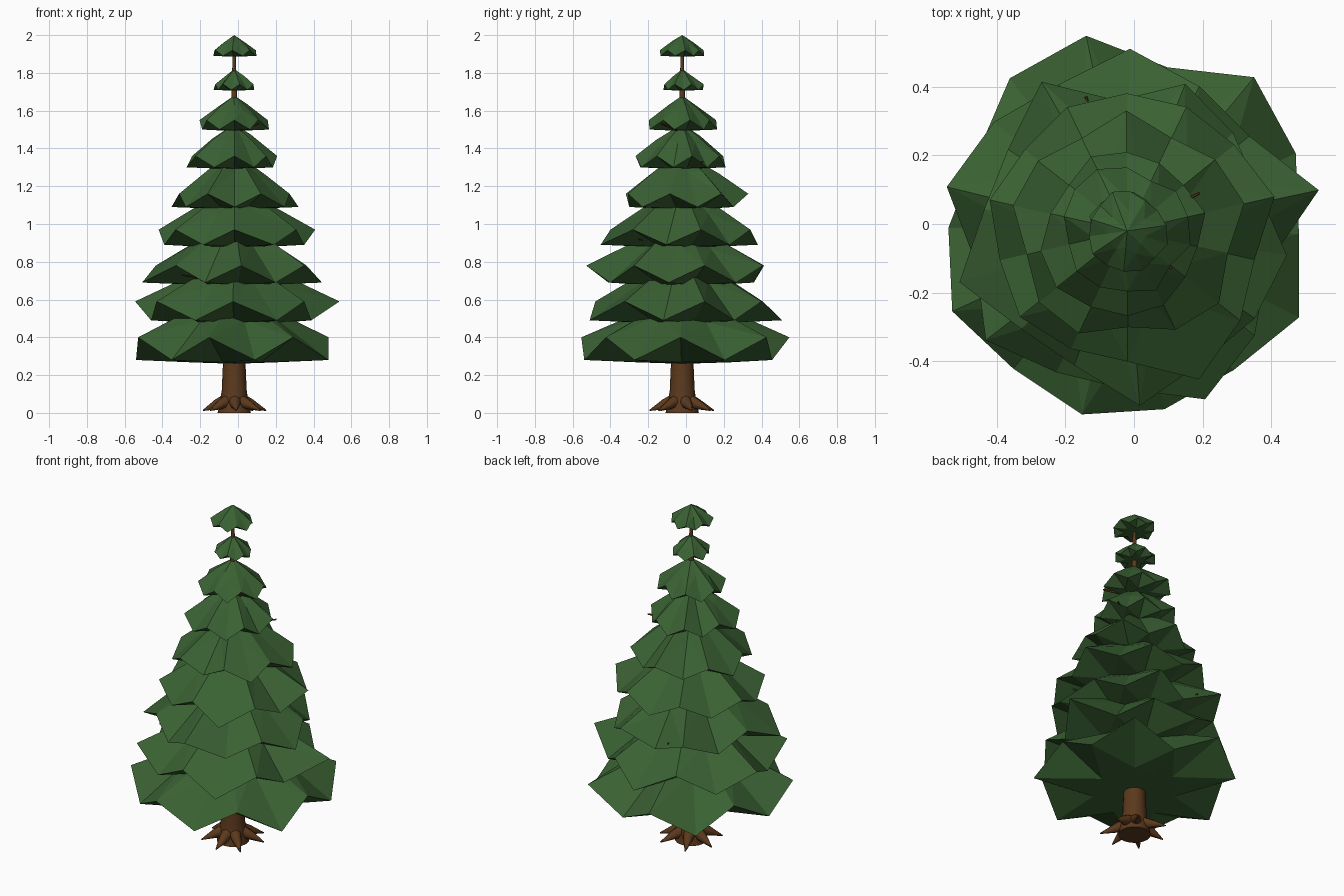
import bpy, bmesh, math, random
from mathutils import Vector

random.seed(11)
if "Cube" in bpy.data.objects:
    bpy.data.objects.remove(bpy.data.objects["Cube"])

CX, CY = -0.02, -0.02      # trunk axis
SPIKES = 7


def material(name, rgb):
    m = bpy.data.materials.new(name)
    m.use_nodes = True
    m.diffuse_color = (*rgb, 1)
    bsdf = m.node_tree.nodes["Principled BSDF"]
    bsdf.inputs["Base Color"].default_value = (*rgb, 1)
    bsdf.inputs["Roughness"].default_value = 0.9
    return m


GREEN = material("needle green", (0.042, 0.12, 0.033))
BROWN = material("bark brown", (0.105, 0.041, 0.012))


def finish(name, bm, mat, smooth=False):
    bmesh.ops.recalc_face_normals(bm, faces=bm.faces)
    me = bpy.data.meshes.new(name)
    bm.to_mesh(me)
    bm.free()
    me.materials.append(mat)
    ob = bpy.data.objects.new(name, me)
    bpy.context.collection.objects.link(ob)
    if smooth:
        bpy.ops.object.select_all(action='DESELECT')
        ob.select_set(True)
        bpy.context.view_layer.objects.active = ob
        bpy.ops.object.shade_smooth_by_angle(angle=math.radians(50))


def polar(angle, r, z):
    return (CX + r * math.cos(angle), CY + r * math.sin(angle), z)


def tube(bm, rings, sides):
    """Skin circles given as (centre, radius, axis); caps both ends."""
    loops = []
    for centre, radius, axis in rings:
        rot = Vector(axis).to_track_quat('Z', 'Y')
        loops.append([bm.verts.new(Vector(centre) + rot @ Vector(
            (radius * math.cos(math.tau * i / sides),
             radius * math.sin(math.tau * i / sides), 0))) for i in range(sides)])
    for a, b in zip(loops, loops[1:]):
        for i in range(sides):
            j = (i + 1) % sides
            bm.faces.new((a[i], a[j], b[j], b[i]))
    bm.faces.new(loops[0][::-1])
    bm.faces.new(loops[-1])


def foliage_tier(name, low, high, apex, radii, phase):
    """Faceted skirt: apex, folded middle ring, zigzag rim, flat-hearted underside."""
    bm = bmesh.new()
    n = SPIKES * 2
    dip = 0.035 * max(radii)
    top = bm.verts.new((CX, CY, apex))
    under = bm.verts.new((CX, CY, low - dip))
    rim, mid, inner = [], [], []
    for i, r in enumerate(radii):
        a = math.radians(phase) + math.tau * i / n
        rim.append(bm.verts.new(polar(a, r, low if i % 2 else high)))
        t = random.uniform(0.38, 0.58)
        fold = (-0.06 if i % 2 else 0.06) + random.uniform(-0.03, 0.03)
        mid_z = high + (0.95 * (1 - t) + fold) * (apex - high)
        mid.append(bm.verts.new(polar(a, r * t, mid_z)))
        inner.append(bm.verts.new(polar(a, r * 0.45, low - dip * 0.6)))
    for i in range(n):
        j = (i + 1) % n
        bm.faces.new((top, mid[i], mid[j]))
        # Split each panel along the line leading to the raised rim point
        if i % 2:
            bm.faces.new((mid[i], rim[i], rim[j]))
            bm.faces.new((mid[i], rim[j], mid[j]))
            bm.faces.new((inner[j], rim[j], rim[i]))
            bm.faces.new((inner[j], rim[i], inner[i]))
        else:
            bm.faces.new((mid[i], rim[i], mid[j]))
            bm.faces.new((mid[j], rim[i], rim[j]))
            bm.faces.new((inner[i], rim[j], rim[i]))
            bm.faces.new((inner[i], inner[j], rim[j]))
        bm.faces.new((under, inner[j], inner[i]))
    finish(name, bm, GREEN)


# Foliage: low rim, high rim, apex, rim radius, first spike angle
tiers = [
    (0.28, 0.40, 0.63, 0.53, -1), (0.49, 0.59, 0.83, 0.49, 12),
    (0.69, 0.78, 1.02, 0.44, 17), (0.89, 0.97, 1.20, 0.41, 13),
    (1.09, 1.16, 1.38, 0.32, 39), (1.30, 1.36, 1.53, 0.245, 13),
    (1.50, 1.55, 1.68, 0.185, 13), (1.71, 1.74, 1.82, 0.11, 30),
    (1.89, 1.92, 2.00, 0.12, 8),
]
# Irregular rims of the five widest tiers
rims = [
    (.50, .54, .58, .49, .58, .56, .49, .52, .56, .52, .55, .53, .51, .56),
    (.57, .45, .47, .53, .47, .50, .54, .45, .52, .46, .46, .54, .48, .42),
    (.40, .42, .46, .38, .50, .42, .42, .51, .42, .42, .51, .44, .45, .47),
    (.44, .40, .40, .40, .40, .38, .41, .38, .40, .38, .38, .48, .42, .38),
    (.33, .30, .35, .30, .33, .34, .30, .33, .33, .28, .32, .34, .30, .35),
]
for k, (low, high, apex, radius, phase) in enumerate(tiers):
    radii = rims[k] if k < len(rims) else [
        radius * random.uniform(0.85, 1.08) for _ in range(SPIKES * 2)]
    foliage_tier(f"foliage_tier_{k + 1}", low, high, apex, radii, phase)

# Trunk
bm = bmesh.new()
profile = [(0, 0.088), (0.06, 0.075), (0.12, 0.066), (0.3, 0.058),
           (1.0, 0.04), (1.7, 0.014), (1.95, 0.007)]
tube(bm, [((CX, CY, z), r, (0, 0, 1)) for z, r in profile], 16)
finish("trunk", bm, BROWN, True)

# Roots flaring out to points
bm = bmesh.new()
for i in range(SPIKES):
    a = math.tau * (i + random.uniform(-0.15, 0.15)) / SPIKES + 0.2
    axis = (math.cos(a), math.sin(a), -0.45)
    tube(bm, [(polar(a, 0.03, 0.07), 0.038, axis),
              (polar(a, 0.095, 0.045), 0.027, axis),
              (polar(a, random.uniform(0.17, 0.19), 0.013), 0.003, axis)], 8)
finish("roots", bm, BROWN, True)

# Twigs poking through the foliage
bm = bmesh.new()
tips = [(-0.30, -0.31, 0.73), (0.29, 0.27, 0.51), (-0.14, 0.37, 0.75),
        (-0.35, 0.10, 0.93), (0.25, -0.16, 1.12), (0.19, 0.09, 1.33),
        (0.11, -0.13, 1.53), (0.22, -0.25, 0.92), (0.30, 0.17, 0.92)]
for tip in tips:
    tip = Vector(tip)
    root = Vector((CX, CY, tip.z - 0.04))
    tube(bm, [(root, 0.012, tip - root), (tip, 0.004, tip - root)], 6)
finish("twigs", bm, BROWN, True)
